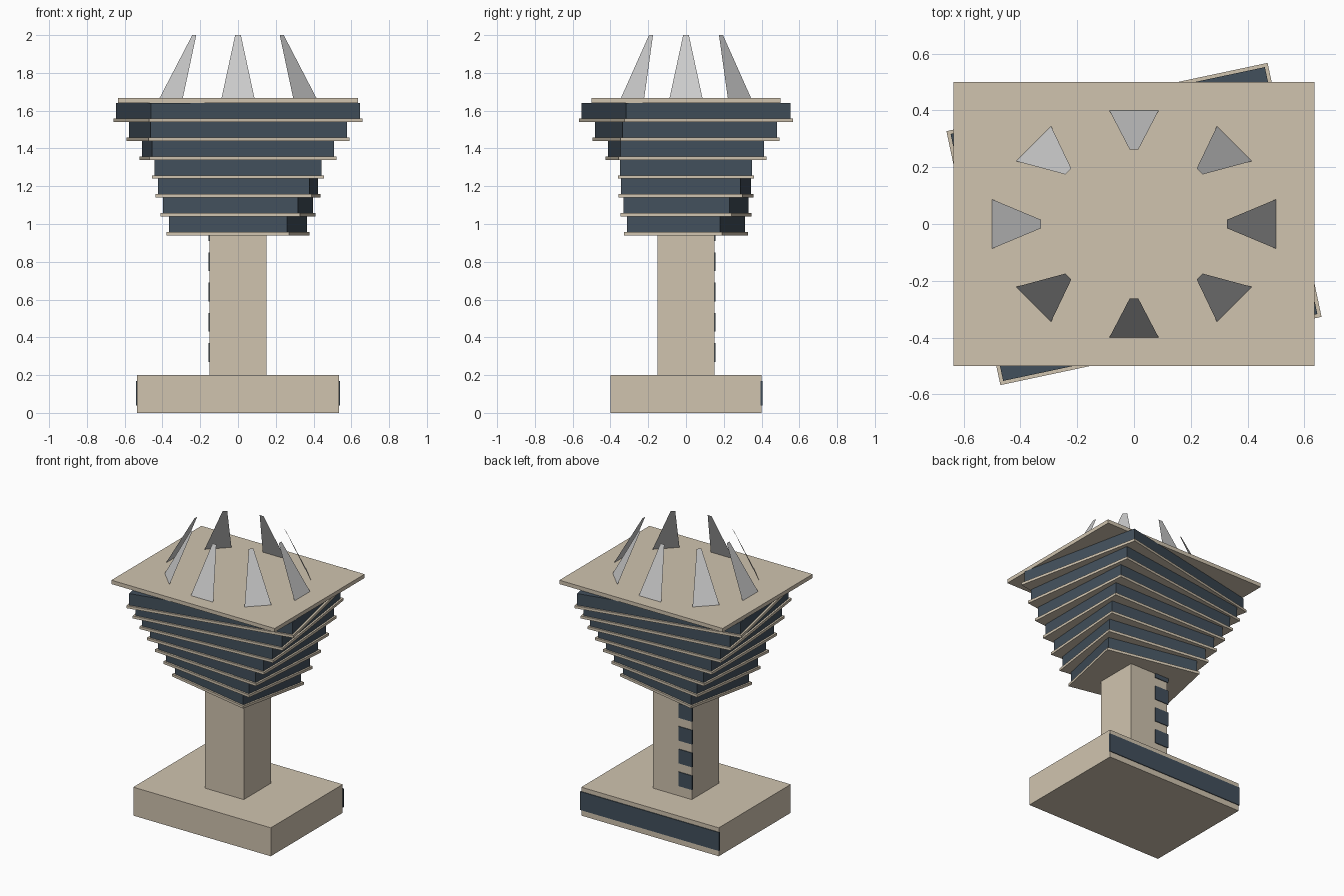
import bpy
from math import radians, cos, sin, pi
from mathutils import Vector

if "Cube" in bpy.data.objects:
    bpy.data.objects.remove(bpy.data.objects["Cube"])


def material(name, rgb):
    m = bpy.data.materials.new(name)
    m.diffuse_color = (*rgb, 1)
    m.use_nodes = True
    m.node_tree.nodes["Principled BSDF"].inputs["Base Color"].default_value = m.diffuse_color
    return m


STONE = material("stone", (0.63, 0.55, 0.43))
GLASS = material("glass", (0.055, 0.08, 0.107))


def mesh_object(name, verts, faces, mat=None):
    me = bpy.data.meshes.new(name)
    me.from_pydata(verts, [], faces)
    if mat:
        me.materials.append(mat)
    ob = bpy.data.objects.new(name, me)
    bpy.context.collection.objects.link(ob)
    return ob


def box(name, x, y, z, mat, turn=0):
    verts = [(i, j, k) for k in z for j in y for i in x]
    faces = [(0, 2, 3, 1), (4, 5, 7, 6), (0, 1, 5, 4),
             (2, 6, 7, 3), (0, 4, 6, 2), (1, 3, 7, 5)]
    ob = mesh_object(name, verts, faces, mat)
    ob.rotation_euler.z = radians(turn)
    return ob


# Podium with a window band on the back
box("base", (-0.535, 0.535), (-0.4, 0.4), (0, 0.2), STONE)
box("base_window", (-0.54, 0.54), (0.395, 0.405), (0.04, 0.17), GLASS)

# Central shaft with a column of windows at its back corner
box("shaft", (-0.15, 0.15), (-0.15, 0.15), (0.2, 0.945), STONE)
for i in range(5):
    z = 0.27 + 0.16 * i
    box(f"shaft_window_{i + 1}", (-0.155, -0.05), (0.145, 0.155),
        (z, min(z + 0.1, 0.95)), GLASS)

# Growing, twisting floors: thin slab with a glazed storey on top
for i in range(7):
    a, b = 0.3195 + 0.041 * i, 0.2525 + 0.032 * i
    z, turn, lip = 0.94 + 0.1 * i, -12 + 4 * i, 0.0125
    box(f"floor_slab_{i + 1}", (-a - lip, a + lip), (-b - lip, b + lip),
        (z, z + 0.018), STONE, turn)
    box(f"floor_glazing_{i + 1}", (-a, a), (-b, b),
        (z + 0.018, z + 0.1), GLASS, turn)

# Roof
box("roof", (-0.635, 0.635), (-0.5, 0.5), (1.64, 1.667), STONE)

# Ring of flat fins leaning inward
for i in range(8):
    t = i * pi / 4
    foot = Vector((0.5 * cos(t), 0.4 * sin(t), 1.667))
    tip = Vector((foot.x * 0.655, foot.y * 0.655, 2.0))
    side = Vector((-sin(t), cos(t), 0))
    mesh_object(f"roof_fin_{i + 1}",
                [foot - side * 0.087, foot + side * 0.087,
                 tip + side * 0.015, tip - side * 0.015], [(0, 1, 2, 3)])
